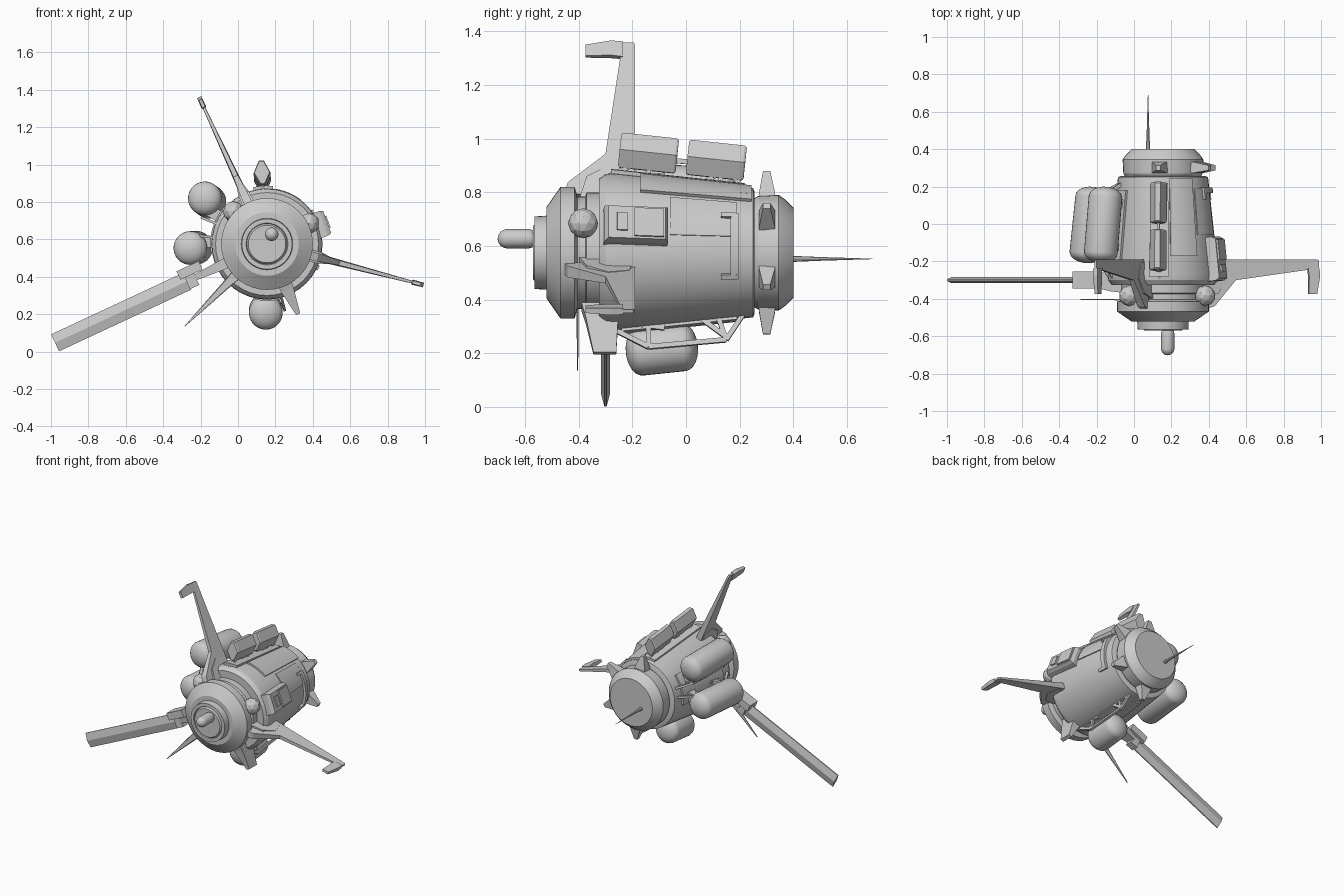
import bpy, bmesh
from math import sin, cos, pi, radians
from mathutils import Vector, Matrix

if "Cube" in bpy.data.objects:
    bpy.data.objects.remove(bpy.data.objects["Cube"])

CX, CZ = 0.155, 0.575          # hull axis runs along y through here
TAPER = radians(6)


def frame(deg):
    """Local x = outward from the hull axis, y = along it, z = tangent."""
    return Matrix.Translation((CX, 0, CZ)) @ Matrix.Rotation(-radians(deg), 4, 'Y')


def tilted(deg, r, y):
    return frame(deg) @ Matrix.Translation((r, y, 0)) @ Matrix.Rotation(TAPER, 4, 'Z')


def loft(name, rings, M=Matrix(), smooth=False):
    bm = bmesh.new()
    vs = [[bm.verts.new(M @ Vector(p)) for p in ring] for ring in rings]
    n = len(vs[0])
    for a, b in zip(vs, vs[1:]):
        for i in range(n):
            bm.faces.new((a[i], a[(i + 1) % n], b[(i + 1) % n], b[i]))
    bm.faces.new(vs[0])
    bm.faces.new(vs[-1])
    bmesh.ops.remove_doubles(bm, verts=bm.verts, dist=1e-5)
    bmesh.ops.recalc_face_normals(bm, faces=bm.faces)
    me = bpy.data.meshes.new(name)
    bm.to_mesh(me)
    bm.free()
    ob = bpy.data.objects.new(name, me)
    bpy.context.collection.objects.link(ob)
    if smooth:
        bpy.ops.object.select_all(action='DESELECT')
        ob.select_set(True)
        bpy.context.view_layer.objects.active = ob
        bpy.ops.object.shade_smooth_by_angle(angle=radians(25))
    return ob


def lathe(name, prof, M, n=40):
    """Turn (radius, y) points round the local y axis."""
    return loft(name, [[(max(r, 1e-4) * cos(2 * pi * i / n), y, max(r, 1e-4) * sin(2 * pi * i / n))
                        for i in range(n)] for r, y in prof], M, True)


def plate(name, pts, M):
    """Flat plate from (radius, y, half thickness) points."""
    return loft(name, [[(r, y, s * t) for r, y, t in pts] for s in (-1, 1)], M)


def box(name, r, y, t, M):
    return loft(name, [[(a, y[0], t[0]), (a, y[1], t[0]), (a, y[1], t[1]), (a, y[0], t[1])] for a in r], M)


def strut(name, p, q, deg, w=0.009, t=0.007):
    p, q = Vector(p), Vector(q)
    d = (q - p).normalized() * w
    o = Vector((-d.y, d.x))
    plate(name, [(*(p - o), t), (*(q - o), t), (*(q + o), t), (*(p + o), t)], frame(deg))


def hull_r(y):
    return 0.297 - (y + 0.27) * 0.107


def patch(name, a0, a1, y0, y1, h):
    """Raised curved panel that follows the conical hull."""
    n = max(2, int((a1 - a0) / 6))
    rings = []
    for i in range(n + 1):
        a = radians(a0 + (a1 - a0) * i / n)
        rings.append([(CX + r * cos(a), y, CZ + r * sin(a)) for r, y in
                      ((hull_r(y0) - .02, y0), (hull_r(y0) + h, y0),
                       (hull_r(y1) + h, y1), (hull_r(y1) - .02, y1))])
    loft(name, rings, smooth=True)


def capsule(name, length, rad, cap, M, n=24):
    h = length / 2
    arc = [(rad * sin(k * pi / 12), -h + cap * (1 - cos(k * pi / 12))) for k in range(7)]
    lathe(name, arc + [(r, -y) for r, y in reversed(arc)], M, n)


# Hull: stepped nose, conical middle, rear cap
axis = frame(0)
lathe("nose", [(0, -.55), (.105, -.55), (.112, -.565), (.135, -.565), (.138, -.52), (.17, -.52), (.245, -.468),
               (.245, -.415), (.21, -.405), (.21, -.375), (.225, -.37), (.225, -.31), (0, -.31)], axis)
lathe("main_hull", [(0, -.325), (.275, -.325), (.293, -.30), (.297, -.27), (.241, .25), (.225, .256), (0, .256)], axis)
lathe("rear_cap", [(0, .24), (.195, .24), (.212, .27), (.216, .345), (.198, .37), (.168, .40), (0, .40)], axis)
lathe("nose_plate", [(0, -.57), (.10, -.57), (.11, -.555), (0, -.555)], axis)
capsule("nose_probe", .15, .036, .036, Matrix.Translation((.18, -.627, .627)))
lathe("rear_antenna", [(0, .38), (.012, .38), (.007, .5), (.001, .695)], Matrix.Translation((.075, 0, .552)), 8)

# Raised hull panels
patch("upper_right_panel", 52, 82, -.17, .245, .012)
patch("right_panel", 14, 48, -.06, .19, .005)
patch("top_mount", 84, 104, -.28, .22, .014)
patch("left_mount", 140, 188, -.22, .18, .012)
patch("belly_mount", -102, -74, -.24, .19, .010)
for a0, a1, y0, y1 in ((-22, 34, .165, .195), (30, 34, .13, .195), (-22, -18, .13, .195)):
    patch("right_bracket", a0, a1, y0, y1, .018)

# Long swept fins with forward tip bars
for a in (114.8, -14.7):
    plate("long_fin", [(.23, -.455, .022), (.28, -.44, .022), (.40, -.30, .013), (.80, -.245, .007),
                       (.86, -.235, .006), (.86, -.195, .006), (.85, -.19, .006), (.23, -.19, .022)], frame(a))
    plate("fin_tip", [(.805, -.375, .009), (.85, -.375, .009), (.865, -.28, .014), (.862, -.235, .012),
                      (.80, -.235, .012), (.805, -.28, .014)], frame(a))
    plate("fin_root", [(.2, -.40, .036), (.30, -.37, .03), (.35, -.29, .018),
                       (.33, -.21, .02), (.2, -.19, .036)], frame(a))

# Short lower fin
plate("short_fin", [(.22, -.39, .04), (.27, -.375, .035), (.41, -.345, .012), (.41, -.26, .012), (.22, -.25, .04)],
      frame(-66))

# Long panel arm with hinge
arm = frame(205)
section = [(-.05, -.304), (0, -.316), (.05, -.304), (.05, -.296), (0, -.284), (-.05, -.296)]
loft("arm_panel", [[(r, y, t) for t, y in section] for r in (.47, 1.25)], arm)
plate("arm_root", [(.2, -.37, .03), (.30, -.36, .025), (.43, -.33, .016), (.43, -.27, .016), (.2, -.24, .03)], arm)
box("arm_hinge", (.37, .50), (-.345, -.255), (-.072, -.022), arm)
box("arm_pin", (.42, .475), (-.325, -.275), (-.03, .045), arm)

# Thin side spike
plate("side_spike", [(.2, -.408, .03), (.30, -.408, .018), (.62, -.406, .002), (.62, -.402, .002),
                     (.30, -.40, .018), (.2, -.40, .03)], frame(225))

# External tanks following the taper
for name, a, r, y, length in (("upper_tank", 143.7, .397, -.005, .41), ("side_tank", 183, .395, -.005, .41),
                              ("belly_tank", -91, .36, -.09, .27)):
    capsule(name, length, .09, .055, tilted(a, r, y), 28)

# Twin six-sided pods on top
pod = [(-.065, -.012), (0, -.045), (.065, -.014), (.065, .014), (0, .045), (-.065, .012)]
for y in (-.14, .113):
    loft("top_pod", [[(r * k, s * .108, t * k) for r, t in pod] for s, k in ((-1, .9), (-.93, 1), (.93, 1), (1, .9))],
         tilted(94, .372 - (y + .14) * .105, y))

# Open strut frames carrying the tanks and pods
for a, dr in ((-75, 0), (94, -.01), (158, .01), (173, .01)):
    pts = [(.285, -.29), (.363 + dr, -.14), (.336 + dr, .15), (.235, .215)]
    for p, q in zip(pts, pts[1:]):
        strut("frame_strut", p, q, a)
    strut("frame_brace", (.27, -.25), (.29, -.08), a)
    strut("frame_brace", (.336 + dr, .15), (.25, .12), a)
    strut("frame_brace", (.25, .05), (.325 + dr, .15), a)
    strut("frame_brace", (.363 + dr, -.14), (.28, -.14), a)
for a in (150, 178):
    for y in (-.13, .11):
        box("tank_saddle", (.24, .36), (y - .02, y + .02), (-.03, .03), frame(a))

# Side equipment box
equip = tilted(20, .29, -.187)
loft("equipment_box", [[(r, y * k, t * k) for y, t in ((-.118, -.07), (.118, -.07), (.118, .07), (-.118, .07))]
                       for r, k in ((-.04, 1), (.02, 1), (.042, .9))], equip)
box("equipment_cover", (.03, .052), (-.01, .10), (-.055, .055), equip)
box("equipment_latch", (.03, .052), (-.075, -.035), (-.034, .034), equip)

# Short rear fins
for a in (35, 95, -25, -85):
    plate("rear_fin", [(.19, .272, .045), (.22, .272, .04), (.305, .287, .012), (.305, .314, .012),
                       (.22, .332, .04), (.19, .332, .045)], frame(a))
patch("rear_band", 60, 70, .2, .245, .012)

# Faceted sensor balls behind the nose ring
for a in (26, 136):
    bpy.ops.mesh.primitive_ico_sphere_add(subdivisions=2, radius=.056,
                                          location=frame(a) @ Vector((.25, -.383, 0)))
    bpy.context.object.name = "sensor_ball"
